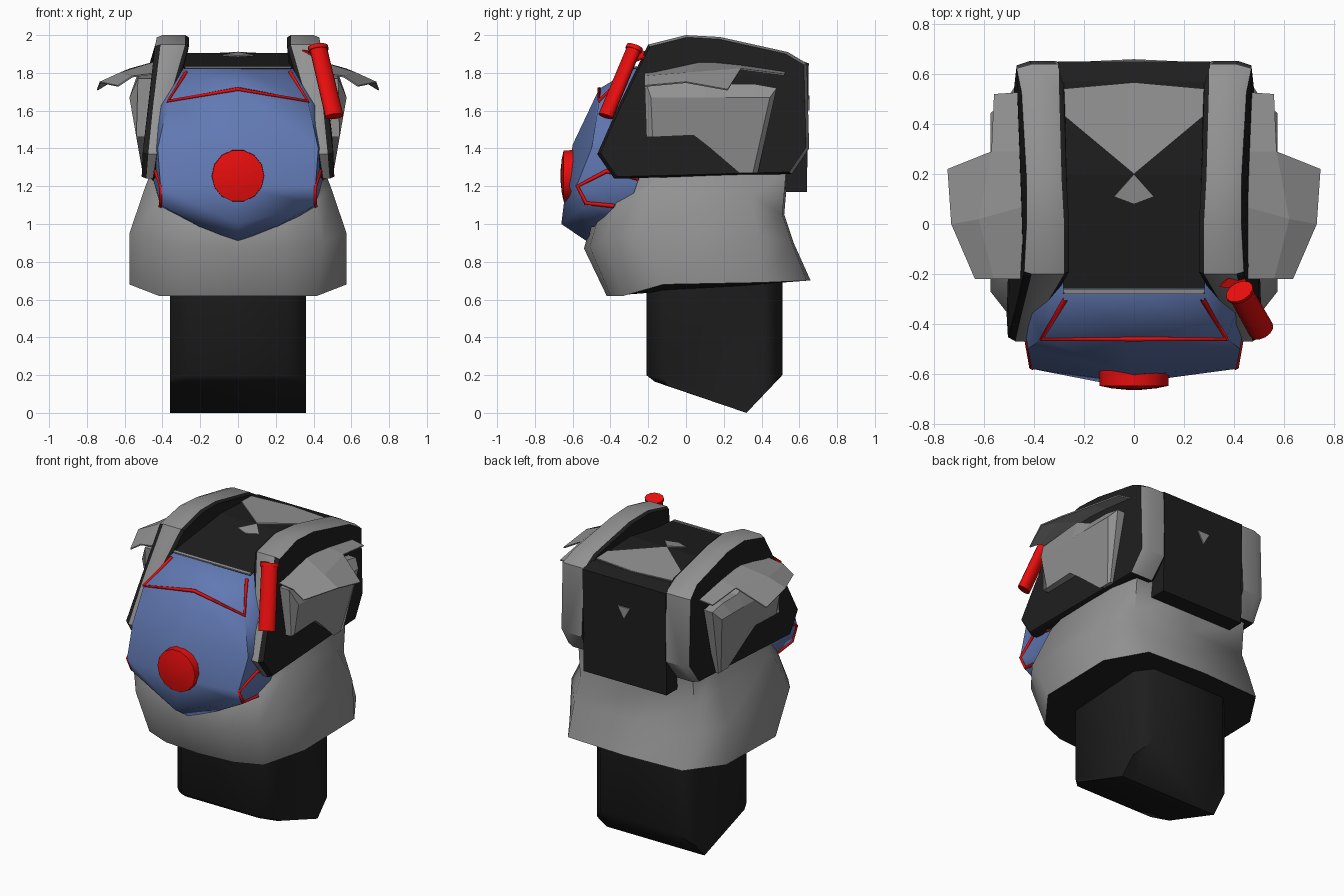
import bpy, bmesh, math
from mathutils import Vector

if "Cube" in bpy.data.objects:
    bpy.data.objects.remove(bpy.data.objects["Cube"])


def material(name, rgb):
    m = bpy.data.materials.new(name)
    m.diffuse_color = (*rgb, 1)
    m.use_nodes = True
    m.node_tree.nodes["Principled BSDF"].inputs["Base Color"].default_value = m.diffuse_color
    return m


GREY = material("grey", (0.29, 0.29, 0.29))
BLACK = material("black", (0.013, 0.013, 0.013))
BLUE = material("blue", (0.12, 0.19, 0.45))
RED = material("red", (0.8, 0.004, 0.004))


def build(name, verts, faces, mats, rule=None, smooth=None):
    """Mesh object with outward normals; rule(face) gives the material index."""
    me = bpy.data.meshes.new(name)
    me.from_pydata([tuple(v) for v in verts], [], faces)
    bm = bmesh.new()
    bm.from_mesh(me)
    bmesh.ops.recalc_face_normals(bm, faces=bm.faces)
    bm.normal_update()
    if rule:
        for f in bm.faces:
            f.material_index = rule(f)
    bm.to_mesh(me)
    bm.free()
    for m in mats:
        me.materials.append(m)
    ob = bpy.data.objects.new(name, me)
    bpy.context.collection.objects.link(ob)
    if smooth:
        bpy.ops.object.select_all(action='DESELECT')
        ob.select_set(True)
        bpy.context.view_layer.objects.active = ob
        bpy.ops.object.shade_smooth_by_angle(angle=math.radians(smooth))
    return ob


def loft(name, loops, mats, rule=None, smooth=None):
    """Skin closed loops of equal length and cap both ends."""
    n = len(loops[0])
    verts = [p for lp in loops for p in lp]
    faces = [(i * n + j, i * n + (j + 1) % n, (i + 1) * n + (j + 1) % n, (i + 1) * n + j)
             for i in range(len(loops) - 1) for j in range(n)]
    faces += [tuple(range(n)), tuple(range(len(verts) - n, len(verts)))]
    return build(name, verts, faces, mats, rule, smooth)


def ring(half):
    """Complete a half outline across the x = 0 plane."""
    return half + [(-x, y, z) for x, y, z in reversed(half) if x > 0]


def section(x, yz):
    return [(x, y, z) for y, z in yz]


def sheet(name, verts, faces, mat):
    """Thin sheet made of flat polygons."""
    ob = build(name, verts, faces, [mat])
    sol = ob.modifiers.new("thickness", 'SOLIDIFY')
    sol.thickness, sol.offset = 0.008, 0
    return ob


def plate(name, pts, mat):
    return sheet(name, pts, [tuple(range(len(pts)))], mat)


def line(name, pts, mat):
    """Slim painted line following a path, half sunk in the surface."""
    cu = bpy.data.curves.new(name, 'CURVE')
    cu.dimensions = '3D'
    cu.bevel_depth, cu.bevel_resolution = 0.0115, 0
    sp = cu.splines.new('POLY')
    sp.points.add(len(pts) - 1)
    for p, c in zip(sp.points, pts):
        p.co = (*c, 1)
    cu.materials.append(mat)
    bpy.context.collection.objects.link(bpy.data.objects.new(name, cu))


def rod(name, stations, mat, flat=1.0, sides=12):
    """Round bar through (point, radius) stations; flat squashes its depth."""
    pts = [Vector(p) for p, r in stations]
    q = (pts[-1] - pts[0]).to_track_quat('Z', 'Y')
    angles = [2 * math.pi * i / sides for i in range(sides)]
    return loft(name, [[p + q @ Vector((r * math.cos(t), r * flat * math.sin(t), 0)) for t in angles]
                       for p, (_, r) in zip(pts, stations)], [mat], smooth=50)


# Neck post with chamfered corners
full = [(-.21, .9), (-.21, .2), (-.165, .165), (.32, 0), (.51, .2), (.51, .9)]
side = [(-.12, .9), (-.12, .18), (-.10, .145), (.32, 0), (.42, .105), (.42, .9)]
loft("neck", [section(-.36, side), section(-.27, full), section(.27, full), section(.36, side)],
     [BLACK], smooth=50)

# Grey collar and torso, dark underneath
loft("torso", [ring(r) for r in (
    [(0, -.42, .62), (.25, -.40, .62), (.42, -.33, .62), (.575, -.12, .68), (.575, .40, .69),
     (.42, .64, .70), (0, .66, .70)],
    [(0, -.54, .87), (.25, -.51, .88), (.45, -.43, .91), (.575, -.27, .95), (.575, .38, .95),
     (.43, .56, .90), (0, .57, .90)],
    [(0, -.49, 1.06), (.25, -.45, 1.08), (.41, -.37, 1.11), (.49, -.19, 1.20), (.49, .34, 1.15),
     (.42, .51, 1.05), (0, .52, 1.05)],
    [(0, -.30, 1.3), (.25, -.30, 1.30), (.40, -.27, 1.30), (.45, -.05, 1.3), (.45, .35, 1.30),
     (.42, .53, 1.28), (0, .54, 1.28)],
    [(0, -.20, 1.8), (.20, -.20, 1.80), (.30, -.18, 1.80), (.34, -.05, 1.8), (.34, .35, 1.80),
     (.30, .50, 1.80), (0, .50, 1.80)],
)], [GREY, BLACK], lambda f: int(f.normal.z < -.9), smooth=62)

# Black roof and back panel with grey wedges
cowl = [(-.28, 1.825), (.2, 1.905), (.57, 1.88), (.65, 1.85), (.64, 1.17),
        (.53, 1.17), (.4, 1.6), (-.2, 1.6)]
loft("roof_and_back", [[(s * (.285 if y < .5 else .305), y, z) for y, z in cowl] for s in (-1, 1)],
     [BLACK])


def roof_z(y):
    return 1.908 + ((y - .2) / 6 if y < .2 else (.2 - y) * .0676)


for name, pts in (
        ("roof_wedge", [(-.30, .45), (0, .2), (.30, .45), (.30, .54), (0, .567), (-.30, .54)]),
        ("roof_small_wedge", [(0, .2), (.08, .11), (0, .08), (-.08, .11)]),
        ("roof_lip", [(-.28, -.28), (.28, -.28), (.28, -.26), (-.28, -.26)])):
    plate(name, [(x, y, roof_z(y)) for x, y in pts], GREY)
plate("back_triangle", [(-.045, .651, 1.68), (.045, .651, 1.68), (0, .649, 1.60)], GREY)

# Blue front shell
mask = [
    [(0, -.27, 1.83), (.28, -.27, 1.83), (.30, -.20, 1.82)],
    [(0, -.46, 1.715), (.37, -.46, 1.65), (.42, -.32, 1.62)],
    [(0, -.60, 1.42), (.425, -.50, 1.40), (.45, -.34, 1.40)],
    [(0, -.635, 1.20), (.41, -.58, 1.20), (.45, -.25, 1.24)],
    [(0, -.66, 1.00), (.408, -.53, 1.10), (.41, -.30, 1.09)],
    [(0, -.52, .905), (.20, -.50, .985), (.25, -.35, .99)],
]
loft("front_shell", [ring(r) for r in mask], [BLUE], smooth=60)

# Red painted lines on the shell
brow = [(.275, -.30, 1.805), mask[1][1], mask[1][0]]
line("brow_line", brow + [(-x, y, z) for x, y, z in brow[1::-1]], RED)
for s in (1, -1):
    line("cheek_line", [(s * x, y, z) for x, y, z in (
        (.45, -.25, 1.24), (.435, -.42, 1.28), (.408, -.575, 1.2), (.407, -.53, 1.11),
        (.41, -.38, 1.095))], RED)

# Red domed front disc
rod("front_disc", [((0, -.58, 1.255), .14), ((0, -.648, 1.255), .138),
                   ((0, -.658, 1.255), .09), ((0, -.664, 1.255), .03)], RED, sides=14)

# Shoulder arches: y, z, inner x, outer x along the rim, outer x of the side wall
arch = [(-.38, 1.24, .45, .485, .51), (-.47, 1.37, .43, .475, .505), (-.36, 1.62, .375, .45, .475),
        (-.2, 1.95, .28, .41, .44), (0, 2.0, .28, .40, .43), (.18, 1.99, .29, .40, .43),
        (.54, 1.91, .30, .41, .45), (.64, 1.85, .30, .41, .47), (.652, 1.40, .31, .42, .47),
        (.56, 1.265, .33, .44, .48)]


def inset(y, z):
    return .1 + (y - .1) * .97, 1.6 + (z - 1.6) * .97


for s in (1, -1):
    loft("shoulder_arch", [
        [(s * (a - .02), *inset(y, z)) for y, z, a, b, c in arch],
        [(s * a, y, z) for y, z, a, b, c in arch],
        [(s * b, y, z) for y, z, a, b, c in arch],
        [(s * c, *inset(y, z)) for y, z, a, b, c in arch]],
        [GREY, BLACK],
        lambda f: int(abs(f.normal.x) > .4 or f.normal.z < -.9), smooth=35)

    # Grey side pod under the flap, widest near its upper rear
    pod = [(-.22, 1.77), (-.21, 1.46), (.04, 1.47), (.30, 1.27), (.38, 1.27), (.48, 1.72),
           (.37, 1.74), (.22, 1.74), (.1, 1.80)]
    loft("side_pod", [
        section(s * .40, pod),
        [(s * (.53 if z > 1.7 else .505 + .07 * (z - 1.27) / .4), y, z) for y, z in pod],
        [(s * (.505 + .07 * min(z - 1.27, .4) / .4), .12 + (y - .12) * .9, min(z, 1.67))
         for y, z in pod]], [GREY])

    # Drooping flap: inner, middle and outer rows
    rows = [(.41, -.22, 1.80), (.41, .08, 1.865), (.41, .29, 1.845), (.41, .53, 1.81),
            (.56, -.22, 1.78), (.62, .02, 1.80), (.57, .29, 1.82), (.56, .52, 1.79),
            (.635, -.22, 1.73), (.73, 0, 1.75), (.745, .22, 1.71)]
    sheet("side_flap", [(s * x, y, z) for x, y, z in rows],
          [(0, 1, 5, 4), (1, 2, 6, 5), (2, 3, 7, 6), (4, 5, 9, 8), (5, 6, 10, 9)], GREY)

# Red canister with cap and fin on one shoulder
rod("canister", [((.51, -.425, 1.57), .052), ((.425, -.275, 1.93), .05)], RED, flat=.7)
rod("canister_cap", [((.427, -.279, 1.92), .058), ((.422, -.27, 1.94), .058)], RED, flat=.7)
plate("canister_fin", [(.34, -.25, 1.92), (.43, -.17, 1.90), (.46, -.27, 1.86)], RED)
